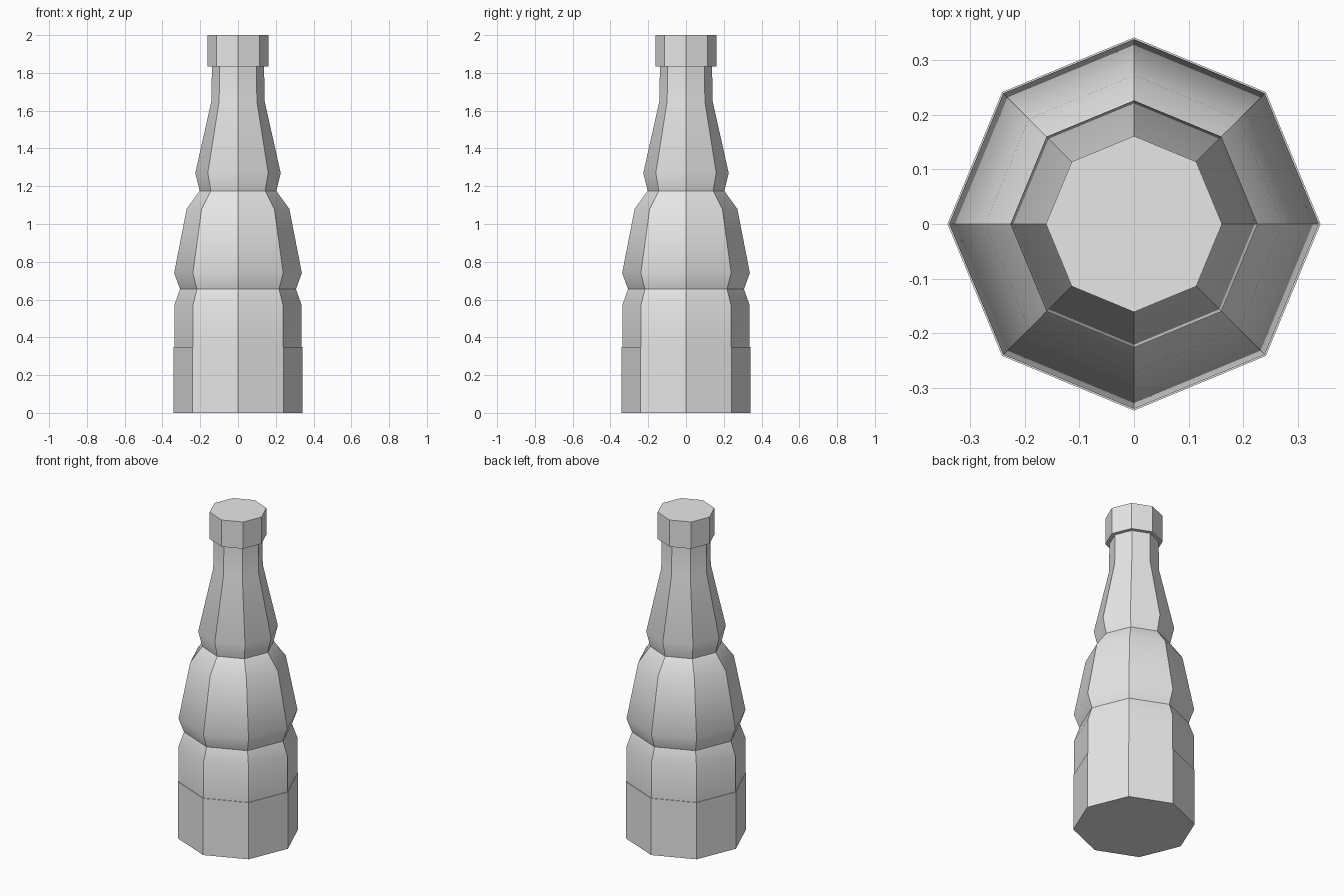
import bpy, bmesh, math

SIDES = 8

cube = bpy.data.objects.get("Cube")
if cube:
    bpy.data.objects.remove(cube, do_unlink=True)

grey = bpy.data.materials.new("plain_grey")
grey.use_nodes = True
colour = (0.8, 0.8, 0.8, 1)
grey.diffuse_color = colour
grey.node_tree.nodes["Principled BSDF"].inputs["Base Color"].default_value = colour


def lathe(name, profile):
    """Closed eight-sided solid from (radius, height) pairs, bottom to top."""
    bm = bmesh.new()
    rings = []
    for r, z in profile:
        angles = [math.tau * i / SIDES for i in range(SIDES)]
        rings.append([bm.verts.new((r * math.cos(a), r * math.sin(a), z)) for a in angles])
    for low, high in zip(rings, rings[1:]):
        for i in range(SIDES):
            j = (i + 1) % SIDES
            bm.faces.new((low[i], low[j], high[j], high[i]))
    bm.faces.new(rings[0][::-1])
    bm.faces.new(rings[-1])
    mesh = bpy.data.meshes.new(name)
    bm.to_mesh(mesh)
    bm.free()
    mesh.materials.append(grey)
    obj = bpy.data.objects.new(name, mesh)
    bpy.context.collection.objects.link(obj)
    bpy.ops.object.select_all(action="DESELECT")
    obj.select_set(True)
    bpy.context.view_layer.objects.active = obj
    bpy.ops.object.shade_smooth_by_angle(angle=math.radians(30))
    return obj


# Bottle: straight base, waist groove, shoulder, neck groove, tapering neck
lathe("bottle_body", [
    (0.341, 0), (0.341, 0.35), (0.337, 0.35), (0.337, 0.57), (0.307, 0.655),
    (0.338, 0.74), (0.272, 1.08), (0.203, 1.175), (0.226, 1.27),
    (0.141, 1.65), (0.138, 1.835),
])

# Cap: flat-topped collar closing the neck
lathe("bottle_cap", [(0.161, 1.835), (0.161, 2)])
